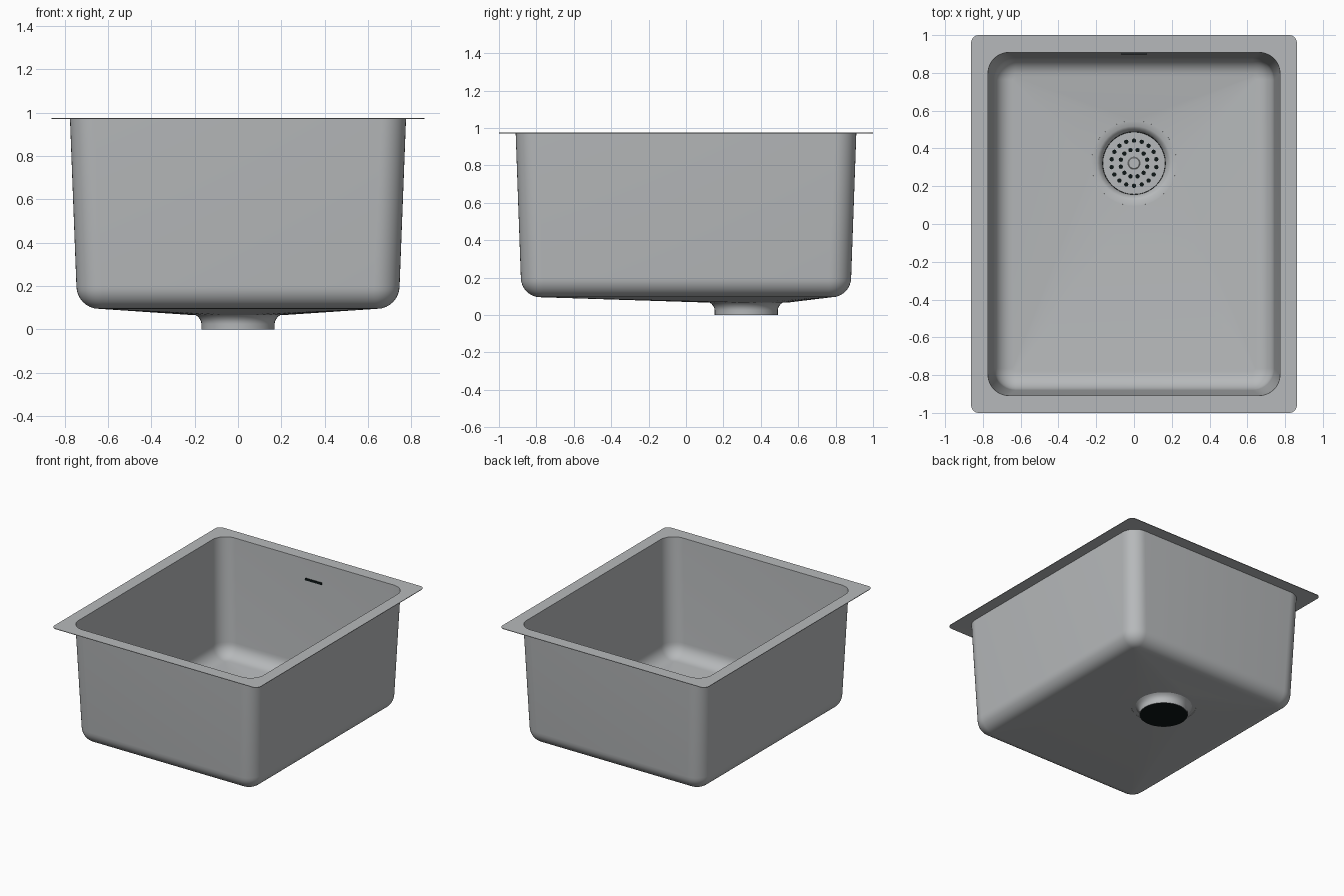
import bpy, bmesh, math

if "Cube" in bpy.data.objects:
    bpy.data.objects.remove(bpy.data.objects["Cube"])

N = 10                      # segments per rounded corner
DRAIN_Y = 0.322


def material(name, rgb):
    m = bpy.data.materials.new(name)
    m.diffuse_color = (*rgb, 1)
    m.use_nodes = True
    m.node_tree.nodes["Principled BSDF"].inputs["Base Color"].default_value = m.diffuse_color
    return m


steel = material("brushed steel", (0.47, 0.485, 0.495))
black = material("drain black", (0.004, 0.008, 0.008))


def ring(hx, hy, r, z, cy=0.0):
    """Rounded rectangle, counter-clockwise; a circle when hx = hy = r."""
    pts = []
    for k, (sx, sy) in enumerate([(1, 1), (-1, 1), (-1, -1), (1, -1)]):
        for i in range(N + 1):
            a = math.pi / 2 * (k + i / N)
            pts.append((sx * (hx - r) + r * math.cos(a),
                        cy + sy * (hy - r) + r * math.sin(a), z))
    return pts


def circle(r, z):
    return ring(r, r, r, z, DRAIN_Y)


def loft(name, rings, mat, thickness=0.0, cap=False):
    """Skin a series of rings, optionally capping the last and thickening."""
    bm = bmesh.new()
    loops = [[bm.verts.new(p) for p in pts] for pts in rings]
    n = len(loops[0])
    for a, b in zip(loops, loops[1:]):
        for i in range(n):
            j = (i + 1) % n
            bm.faces.new((a[i], a[j], b[j], b[i]))
    if cap:
        bm.faces.new(loops[-1])
    bmesh.ops.remove_doubles(bm, verts=bm.verts, dist=1e-5)
    me = bpy.data.meshes.new(name)
    bm.to_mesh(me)
    bm.free()
    me.materials.append(mat)
    ob = bpy.data.objects.new(name, me)
    bpy.context.collection.objects.link(ob)
    bpy.ops.object.select_all(action='DESELECT')
    ob.select_set(True)
    bpy.context.view_layer.objects.active = ob
    if thickness:
        mod = ob.modifiers.new("sheet", 'SOLIDIFY')
        mod.thickness = thickness
        mod.offset = -1
        bpy.ops.object.modifier_apply(modifier=mod.name)
    bpy.ops.object.shade_smooth_by_angle(angle=math.radians(30))
    return ob


# Basin: flat rim, tapered walls, rounded foot, floor falling to the drain
rings = [ring(0.862, 1.0, 0.04, 0.975), ring(0.773, 0.908, 0.11, 0.975)]
for i in range(9):
    a = math.pi / 2 * i / 8
    inset = 0.1 * (1 - math.cos(a))
    rings.append(ring(0.742 - inset, 0.879 - inset, 0.115 - inset,
                      0.2 - 0.101 * math.sin(a)))
rings.append(circle(0.226, 0.071))
loft("basin", rings, steel, 0.004)

# Drain cup: lip, curved throat and short pipe
profile = [(0.226, 0.072), (0.196, 0.070), (0.184, 0.062), (0.174, 0.050),
           (0.168, 0.038), (0.166, 0.025), (0.166, 0.0)]
loft("drain_cup", [circle(r, z) for r, z in profile], steel, 0.003)

# Black plate closing the underside of the pipe
loft("drain_base", [circle(0.166, 0.0), circle(0.166, 0.004)], black, cap=True)
loft("drain_underside", [circle(0.166, 0.0), circle(0.001, 0.0)], black)

# Strainer plate with a raised centre button
loft("strainer", [circle(0.165, 0.014), circle(0.165, 0.02)], steel, cap=True)
loft("strainer_button", [circle(0.032, 0.02), circle(0.032, 0.025),
                         circle(0.028, 0.028)], steel, cap=True)

# Two circles of strainer holes, as thin dark plates
bm = bmesh.new()
for count, radius in ((18, 0.12), (12, 0.072)):
    for i in range(count):
        a = 2 * math.pi * (i + 0.5) / count
        c = (radius * math.cos(a), DRAIN_Y + radius * math.sin(a), 0.021)
        vs = [bm.verts.new((c[0] + 0.012 * math.cos(t * math.pi / 4),
                            c[1] + 0.012 * math.sin(t * math.pi / 4), c[2]))
              for t in range(8)]
        bm.faces.new(vs)
me = bpy.data.meshes.new("strainer_holes")
bm.to_mesh(me)
bm.free()
me.materials.append(black)
bpy.context.collection.objects.link(bpy.data.objects.new("strainer_holes", me))

# Overflow slot: thin dark plate on the inside of the back wall
bpy.ops.mesh.primitive_cube_add(size=1, location=(0, 0.9, 0.827))
slot = bpy.context.object
slot.name = "overflow_slot"
slot.scale = (0.14, 0.006, 0.016)
slot.rotation_euler.x = -math.atan(0.029 / 0.775)
slot.data.materials.append(black)
